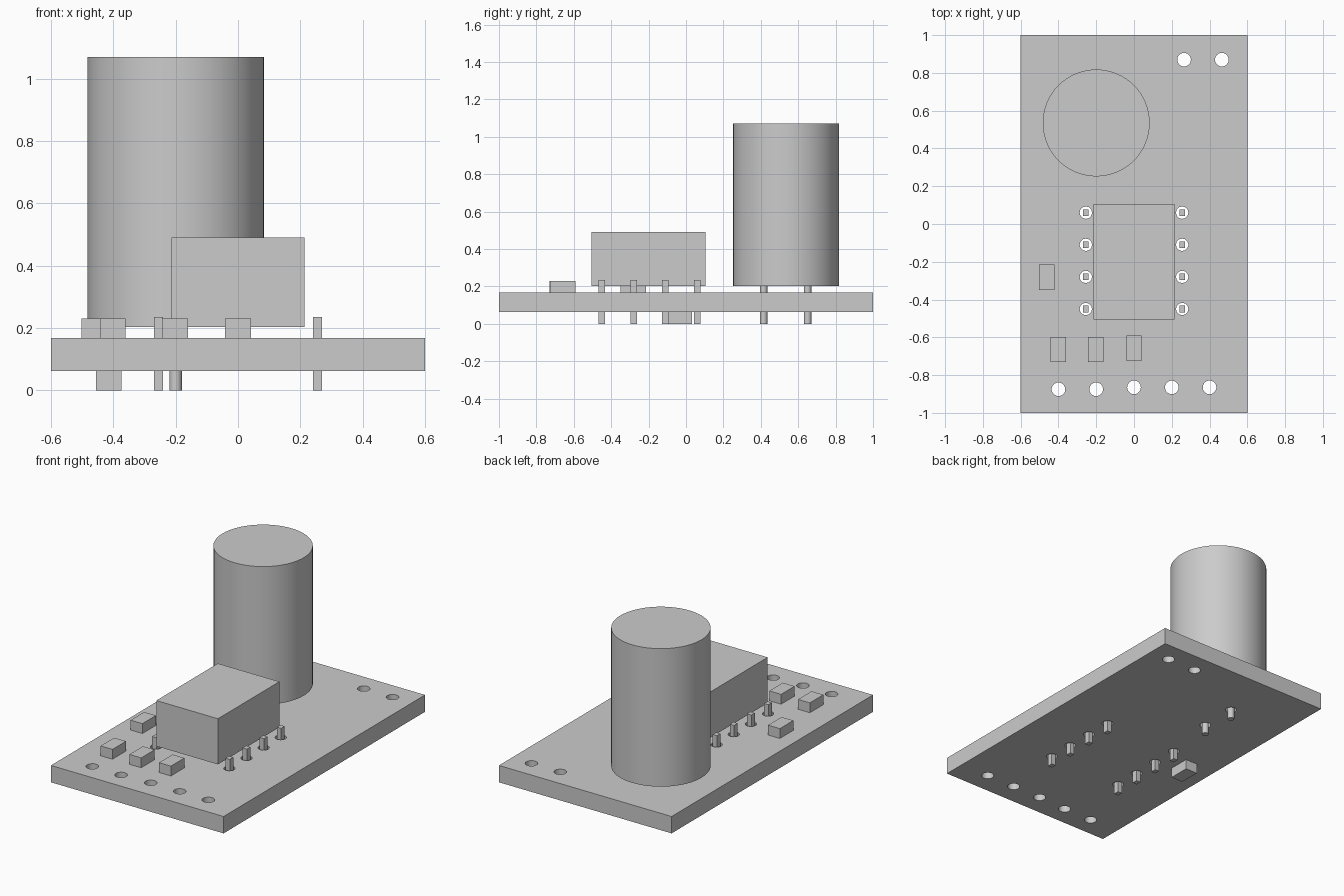
import bpy
import bmesh
from math import radians
from mathutils import Matrix

if "Cube" in bpy.data.objects:
    bpy.data.objects.remove(bpy.data.objects["Cube"], do_unlink=True)

grey = bpy.data.materials.new("plain_grey")
grey.use_nodes = True
colour = (0.6, 0.6, 0.6, 1)
grey.diffuse_color = colour
grey.node_tree.nodes["Principled BSDF"].inputs["Base Color"].default_value = colour

BOARD_LOW, BOARD_TOP = 0.062, 0.168
BODY_LOW = 0.203


def make_object(name, bm):
    mesh = bpy.data.meshes.new(name)
    bm.to_mesh(mesh)
    bm.free()
    mesh.materials.append(grey)
    obj = bpy.data.objects.new(name, mesh)
    bpy.context.collection.objects.link(obj)
    return obj


def box(name, x, y, width, depth, low, high):
    bm = bmesh.new()
    place = Matrix.Translation((x, y, (low + high) / 2))
    size = Matrix.Diagonal((width, depth, high - low, 1))
    bmesh.ops.create_cube(bm, size=1, matrix=place @ size)
    return make_object(name, bm)


def add_cylinder(bm, x, y, radius, low, high, sides):
    bmesh.ops.create_cone(bm, cap_ends=True, segments=sides, radius1=radius,
                          radius2=radius, depth=high - low,
                          matrix=Matrix.Translation((x, y, (low + high) / 2)))


def smooth(obj):
    bpy.ops.object.select_all(action='DESELECT')
    obj.select_set(True)
    bpy.context.view_layer.objects.active = obj
    bpy.ops.object.shade_smooth_by_angle(angle=radians(35))


def cylinder(name, x, y, radius, low, high, sides):
    bm = bmesh.new()
    add_cylinder(bm, x, y, radius, low, high, sides)
    obj = make_object(name, bm)
    smooth(obj)
    return obj


# Positions of everything that passes through the board
pins = [(side * 0.255, 0.06 - 0.17 * row) for side in (-1, 1) for row in range(4)]
leads = [(-0.2, 0.415), (-0.2, 0.65)]
front_holes = [(-0.4, -0.875), (-0.2, -0.875), (0, -0.865), (0.2, -0.865), (0.4, -0.865)]
back_holes = [(0.265, 0.87), (0.465, 0.87)]

# Circuit board with drilled holes
board = box("circuit_board", 0, 0, 1.2, 2, BOARD_LOW, BOARD_TOP)
bm = bmesh.new()
for x, y in front_holes + back_holes:
    add_cylinder(bm, x, y, 0.036, 0, 0.3, 32)
for x, y in pins + leads:
    add_cylinder(bm, x, y, 0.033, 0, 0.3, 12)
drills = make_object("hole_cutter", bm)
drills.hide_render = True
cut = board.modifiers.new("holes", 'BOOLEAN')
cut.operation = 'DIFFERENCE'
cut.solver = 'EXACT'
cut.object = drills
bpy.context.view_layer.objects.active = board
bpy.ops.object.modifier_apply(modifier=cut.name)
bpy.data.objects.remove(drills, do_unlink=True)
smooth(board)

# Tall capacitor can and its two leads
cylinder("capacitor_can", -0.2, 0.535, 0.283, BODY_LOW, 1.07, 64)
for i, (x, y) in enumerate(leads):
    cylinder(f"capacitor_lead_{i + 1}", x, y, 0.02, 0, BODY_LOW, 16)

# Large chip block with a row of square pins on each side
box("chip_body", 0, -0.2, 0.428, 0.61, BODY_LOW, 0.49)
for i, (x, y) in enumerate(pins):
    box(f"chip_pin_{i + 1}", x, y, 0.03, 0.035, 0, 0.235)

# Small surface parts on the top, and one underneath
chips = [(-0.402, -0.664), (-0.202, -0.664), (0, -0.658), (-0.461, -0.282)]
for i, (x, y) in enumerate(chips):
    box(f"small_part_{i + 1}", x, y, 0.082, 0.134, BOARD_TOP, 0.23)
box("underside_part", -0.415, -0.035, 0.082, 0.134, 0, BOARD_LOW)
